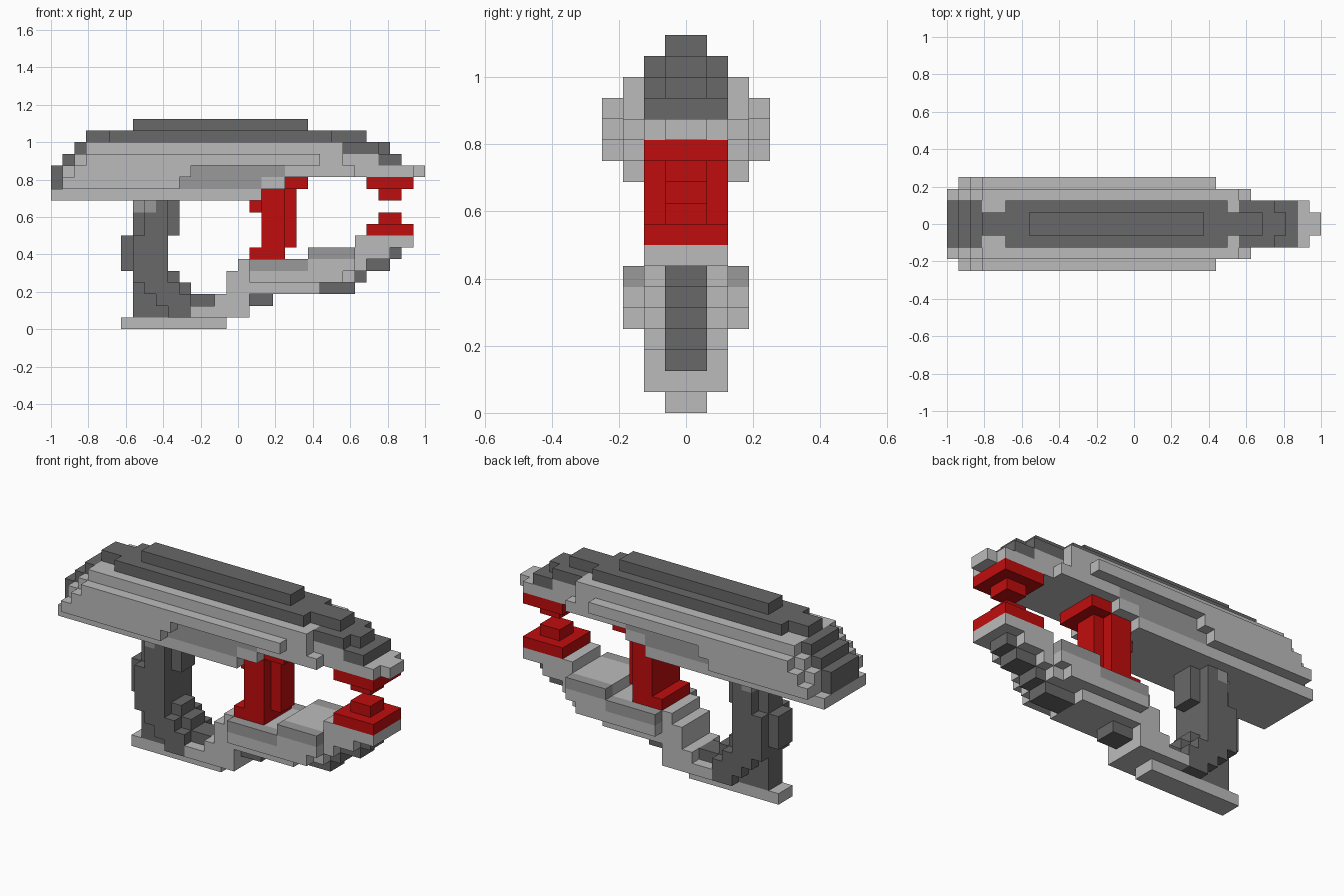
import bpy
import bmesh
import math

cube = bpy.data.objects.get("Cube")
if cube:
    bpy.data.objects.remove(cube, do_unlink=True)

UNIT = 1 / 16      # edge length of one block
SHIFT = 16         # blocks from the rear end to the centre


def make_material(name, rgb):
    mat = bpy.data.materials.new(name)
    mat.use_nodes = True
    colour = (*rgb, 1)
    mat.diffuse_color = colour
    mat.node_tree.nodes["Principled BSDF"].inputs["Base Color"].default_value = colour
    return mat


light = make_material("light grey", (.5, .5, .5))
middle = make_material("middle grey", (.32, .32, .32))
dark = make_material("dark grey", (.14, .14, .14))
red = make_material("deep red", (.53, .004, .004))

owner = {}         # block position -> part name
materials = {}     # part name -> material


def part(name, material, *runs):
    """Each run is (layer, layer count, start, end, half width), in blocks."""
    materials[name] = material
    for layer, count, start, end, half in runs:
        for x in range(start, end):
            for y in range(-half, half):
                for z in range(layer, layer + count):
                    owner[x, y, z] = name


def paint(name, material, layer, start, end, half):
    """Give the outermost blocks on both sides another colour."""
    materials[name] = material
    for x in range(start, end):
        for y in (-half, half - 1):
            if (x, y, layer) in owner:
                owner[x, y, layer] = name


# Grip with stepped edges
part("grip", dark,
     (1, 1, 7, 12, 1), (1, 1, 10, 12, 2),
     (2, 1, 7, 14, 1), (2, 1, 9, 12, 2),
     (3, 1, 7, 12, 1), (3, 1, 8, 11, 2),
     (4, 1, 7, 11, 1), (4, 1, 7, 10, 2),
     (5, 3, 6, 10, 1), (5, 3, 7, 10, 2),
     (8, 3, 7, 11, 1), (8, 3, 8, 10, 2))
paint("grip_patch", middle, 10, 7, 9, 2)
paint("grip_patch", middle, 10, 7, 9, 1)

# Foot plate and the lower frame climbing forward
part("foot_plate", light, (0, 1, 6, 15, 1))
part("lower_frame", light,
     (1, 1, 12, 17, 2), (2, 1, 14, 17, 2),
     (3, 1, 15, 23, 2),
     (4, 1, 15, 26, 2), (4, 1, 17, 25, 3),
     (5, 1, 16, 27, 2), (5, 1, 17, 26, 3),
     (6, 1, 22, 29, 2), (6, 1, 22, 26, 3),
     (7, 1, 26, 31, 2))
paint("lower_frame_panel", middle, 5, 17, 22, 3)
paint("lower_frame_panel", middle, 6, 22, 26, 3)
part("lower_keel", dark,
     (2, 1, 17, 19, 1), (3, 1, 23, 26, 1), (4, 1, 26, 27, 1),
     (5, 1, 27, 29, 1), (6, 1, 29, 30, 1))

# Upper body with side ridges and a narrow nose
part("upper_body", light,
     (11, 1, 0, 18, 3),
     (12, 1, 1, 20, 3),
     (13, 1, 1, 26, 3), (13, 1, 26, 31, 2), (13, 1, 31, 32, 1),
     (14, 1, 2, 25, 3), (14, 1, 25, 28, 2),
     (15, 1, 3, 25, 3))
paint("side_panel", middle, 12, 11, 18, 3)
paint("side_panel", middle, 13, 12, 20, 3)
part("side_ridge", light)
for ridge_layer, ridge_start, ridge_end in ((12, 1, 11), (13, 2, 12), (14, 3, 23)):
    for x in range(ridge_start, ridge_end):
        for y in (-4, 3):
            owner[x, y, ridge_layer] = "side_ridge"

# Dark rear steps, top rail and front sight
part("rear_steps", dark,
     (12, 2, 0, 1, 2), (14, 1, 1, 2, 2), (15, 1, 2, 3, 2))
part("top_rail", dark,
     (16, 1, 3, 27, 1), (16, 1, 5, 24, 2), (17, 1, 7, 22, 1))
part("front_sight", dark,
     (14, 1, 28, 30, 2), (15, 1, 25, 29, 1), (15, 1, 25, 28, 2))

# Red core column and the two facing emitters
part("core_column", red,
     (6, 1, 17, 20, 2),
     (7, 5, 18, 20, 2), (7, 5, 18, 21, 1),
     (10, 1, 17, 18, 1),
     (12, 1, 20, 22, 2))
part("upper_emitter", red, (12, 1, 27, 31, 2), (11, 1, 28, 30, 1))
part("lower_emitter", red, (8, 1, 27, 31, 2), (9, 1, 28, 30, 1))

SIDES = [(axis, step) for axis in range(3) for step in (0, 1)]


def build(name):
    """Make one object from the exposed sides of a part's blocks."""
    bm = bmesh.new()
    corners = {}
    for cell in [c for c, who in owner.items() if who == name]:
        for axis, step in SIDES:
            beside = list(cell)
            beside[axis] += 2 * step - 1
            if tuple(beside) in owner:
                continue
            quad = []
            for a, b in ((0, 0), (1, 0), (1, 1), (0, 1)):
                point = list(cell)
                point[axis] += step
                point[(axis + 1) % 3] += a
                point[(axis + 2) % 3] += b
                key = tuple(point)
                if key not in corners:
                    x, y, z = key
                    corners[key] = bm.verts.new(
                        ((x - SHIFT) * UNIT, y * UNIT, z * UNIT))
                quad.append(corners[key])
            bm.faces.new(quad if step else quad[::-1])
    # Merge coplanar block sides into large flat faces
    bmesh.ops.dissolve_limit(bm, angle_limit=math.radians(1),
                             verts=bm.verts[:], edges=bm.edges[:])
    mesh = bpy.data.meshes.new(name)
    bm.to_mesh(mesh)
    bm.free()
    mesh.materials.append(materials[name])
    obj = bpy.data.objects.new(name, mesh)
    bpy.context.collection.objects.link(obj)


for part_name in materials:
    build(part_name)
